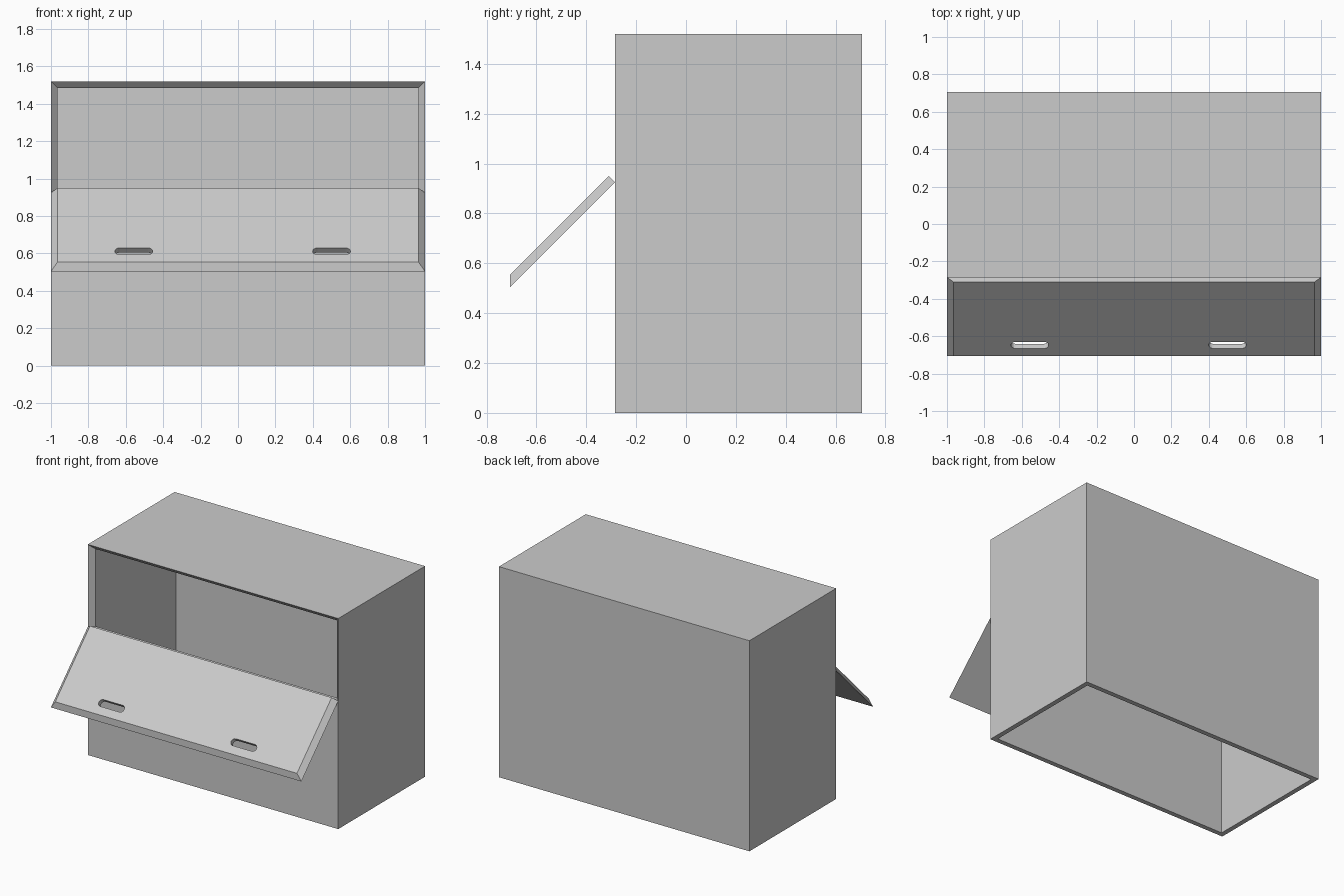
import bpy, bmesh, math
from mathutils import Matrix

if "Cube" in bpy.data.objects:
    bpy.data.objects.remove(bpy.data.objects["Cube"])

T = 0.035                       # board thickness
W, H = 1.0, 1.52                # half width, height
FRONT, BACK = -0.285, 0.705
HINGE = 0.925                   # height of the flap hinge

grey = bpy.data.materials.new("plain_grey")
grey.use_nodes = True
colour = (0.6, 0.6, 0.6, 1)
grey.diffuse_color = colour
grey.node_tree.nodes["Principled BSDF"].inputs["Base Color"].default_value = colour


def loft(name, ring_a, ring_b):
    """Closed solid between two matching outlines."""
    bm = bmesh.new()
    a = [bm.verts.new(p) for p in ring_a]
    b = [bm.verts.new(p) for p in ring_b]
    bm.faces.new(a)
    bm.faces.new(b)
    for i in range(len(a)):
        j = (i + 1) % len(a)
        bm.faces.new((a[i], a[j], b[j], b[i]))
    bmesh.ops.recalc_face_normals(bm, faces=bm.faces)
    mesh = bpy.data.meshes.new(name)
    bm.to_mesh(mesh)
    bm.free()
    mesh.materials.append(grey)
    obj = bpy.data.objects.new(name, mesh)
    bpy.context.collection.objects.link(obj)
    return obj


def rect_xy(half, y0, y1, z):
    return [(-half, y0, z), (half, y0, z), (half, y1, z), (-half, y1, z)]


def rect_xz(half, z0, z1, y):
    return [(-half, y, z0), (half, y, z0), (half, y, z1), (-half, y, z1)]


def cut(target, cutter):
    mod = target.modifiers.new(cutter.name, 'BOOLEAN')
    mod.operation = 'DIFFERENCE'
    mod.solver = 'EXACT'
    mod.object = cutter
    cutter.hide_render = True
    cutter.hide_viewport = True
    cutter.display_type = 'WIRE'


# Cabinet: hollow box, open underneath
cabinet = loft("cabinet", rect_xy(W, FRONT, BACK, 0), rect_xy(W, FRONT, BACK, H))
cut(cabinet, loft("interior_cutter",
                  rect_xy(W - T, FRONT + T, BACK - T, -0.1),
                  rect_xy(W - T, FRONT + T, BACK - T, H - T)))

# Front opening with mitred side and top edges
LIP, OVER = 0.001, 0.01


def opening(depth):
    return rect_xz(W - LIP - depth, HINGE, H - LIP - depth, FRONT + depth)


cut(cabinet, loft("opening_cutter", opening(-OVER), opening(T + OVER)))

# Flap: mitred board hinged at its lower edge and swung open
LENGTH = H - HINGE
flap = loft("flap", rect_xy(W, -LENGTH, 0, 0), rect_xy(W - T, T - LENGTH, 0, T))
swing = Matrix.Translation((0, FRONT, HINGE)) @ Matrix.Rotation(math.radians(45), 4, 'X')
flap.matrix_world = swing


# Rounded handle slots through the flap
def slot_outline(cx, cy, z, half=0.076, r=0.025, n=8):
    pts = []
    for side in (1, -1):
        for i in range(n + 1):
            a = math.pi * (i / n - 0.5)
            pts.append((cx + side * (half + r * math.cos(a)),
                        cy + side * r * math.sin(a), z))
    return pts


for name, x in (("slot_cutter_a", -0.557), ("slot_cutter_b", 0.5)):
    slot = loft(name, slot_outline(x, -0.478, -T), slot_outline(x, -0.478, 2 * T))
    slot.matrix_world = swing
    cut(flap, slot)
